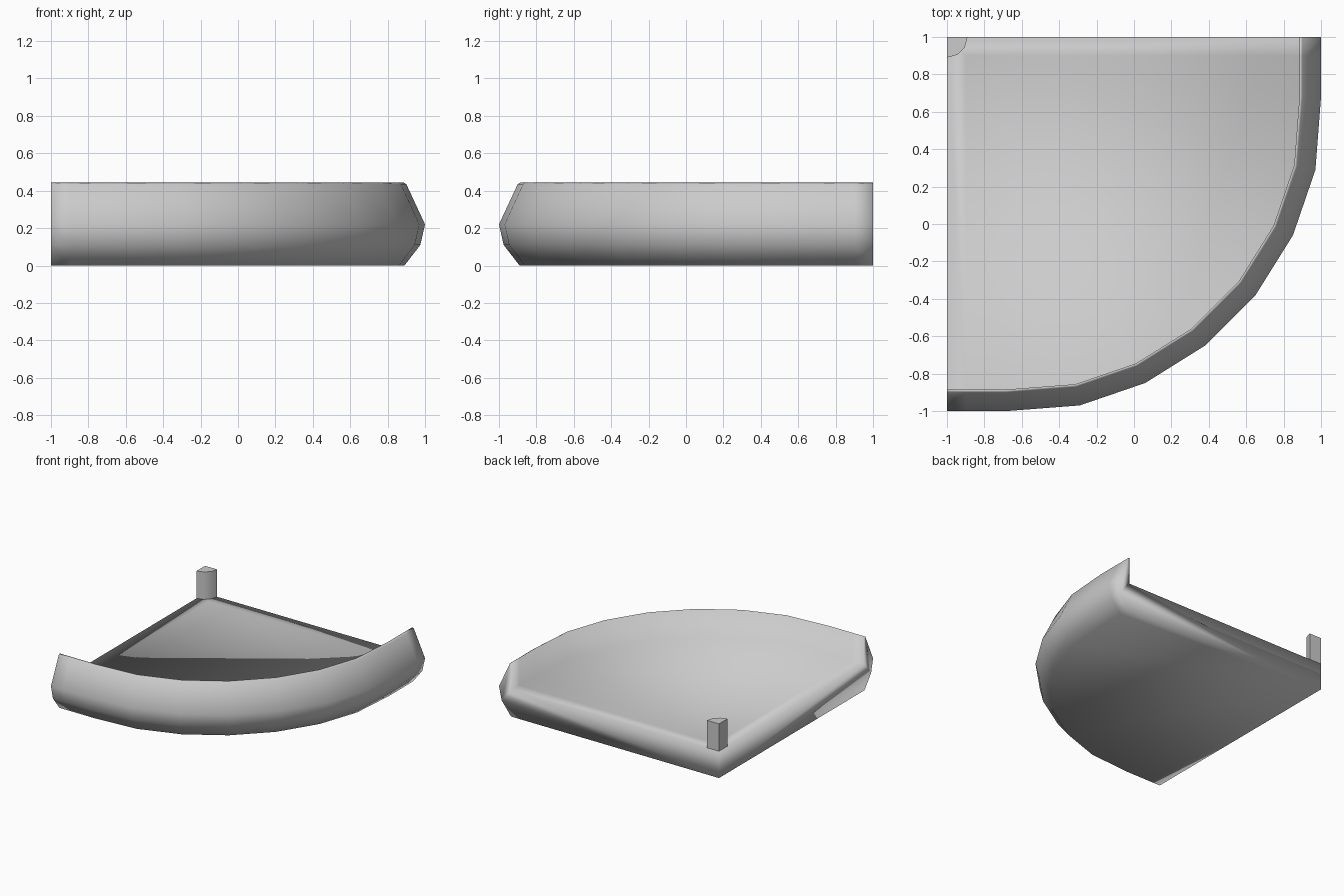
import bpy, bmesh, math
from mathutils import Vector

if "Cube" in bpy.data.objects:
    bpy.data.objects.remove(bpy.data.objects["Cube"])

# Outer edge of the bowed rim: half of it, then mirrored about the diagonal
half = [(1, 1), (1, .9), (1, .68), (.97, .29), (.85, -.06), (.65, -.38)]
path = [Vector(p) for p in half + [(-y, -x) for x, y in reversed(half)]]
# Rim cross-section: inward offset and height, bottom edge to inner foot
profile = [(.11, 0), (.025, .11), (0, .22), (.10, .435), (.115, .445), (.115, .22)]


def inward(i):
    """Mitred inward direction at a path point."""
    a = (path[i] - path[max(i - 1, 0)])
    b = (path[min(i + 1, len(path) - 1)] - path[i])
    a = a.normalized() if a.length else b.normalized()
    b = b.normalized() if b.length else a
    t = (a + b).normalized()
    return Vector((t.y, -t.x)) / t.dot(b)


def finish(bm, name):
    bmesh.ops.recalc_face_normals(bm, faces=bm.faces)
    for f in bm.faces:
        f.smooth = True
    me = bpy.data.meshes.new(name)
    bm.to_mesh(me)
    bm.free()
    ob = bpy.data.objects.new(name, me)
    bpy.context.collection.objects.link(ob)
    return ob


# Tray: rim swept along the path, floor, underside and two straight sides
bm = bmesh.new()
rows = []
for i, p in enumerate(path):
    n = inward(i)
    rows.append([bm.verts.new((*(p + n * d), z)) for d, z in profile])
for r, s in zip(rows, rows[1:]):
    for k in range(len(profile) - 1):
        bm.faces.new((r[k], r[k + 1], s[k + 1], s[k]))
low = bm.verts.new((-1, 1, 0))
high = bm.verts.new((-1, 1, .22))
inner = bm.verts.new((-.9, .9, .22))
foot = [r[-1] for r in rows]
bm.faces.new([r[0] for r in rows] + [low])
bm.faces.new(foot[1:-1] + [inner])
bm.faces.new((foot[0], foot[1], inner, high))
bm.faces.new((high, inner, foot[-2], foot[-1]))
for end in (rows[0], rows[-1]):
    bm.faces.new(end + [high, low])
finish(bm, "tray")

# Corner post: quarter column standing on the floor
bm = bmesh.new()
plan = [(-1, 1)] + [(-1 + .11 * math.cos(a), 1 - .11 * math.sin(a))
                    for a in (math.radians(30 * k) for k in range(4))]
base = bm.faces.new([bm.verts.new((x, y, .22)) for x, y in plan])
top = bmesh.ops.extrude_face_region(bm, geom=[base])["geom"]
bmesh.ops.translate(bm, vec=(0, 0, .225),
                    verts=[v for v in top if isinstance(v, bmesh.types.BMVert)])
post = finish(bm, "corner_post")
bpy.context.view_layer.objects.active = post
post.select_set(True)
bpy.ops.object.shade_smooth_by_angle(angle=math.radians(40))
